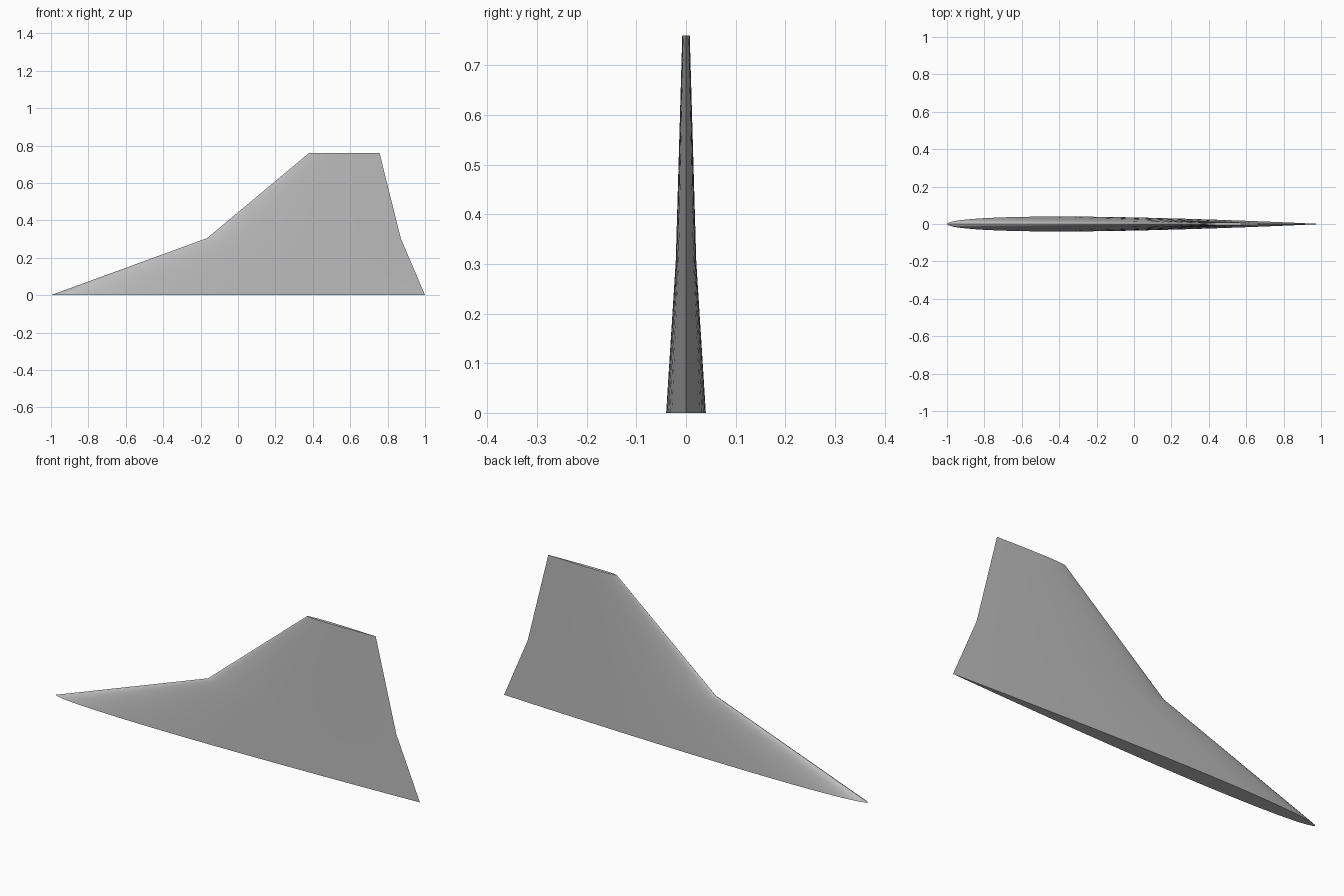
import bpy, bmesh, math

cube = bpy.data.objects.get("Cube")
if cube:
    bpy.data.objects.remove(cube, do_unlink=True)

grey = bpy.data.materials.new("light grey")
grey.use_nodes = True
colour = (0.5, 0.5, 0.5, 1)
grey.diffuse_color = colour
grey.node_tree.nodes["Principled BSDF"].inputs["Base Color"].default_value = colour

THICKNESS = 0.04  # section thickness as a share of its chord
STEPS = 24        # stations from nose to tail


def half_thickness(t):
    """Symmetric aerofoil with a closed tail, for a chord of one."""
    return 5 * THICKNESS * (0.2969 * math.sqrt(t) - 0.126 * t - 0.3516 * t**2
                            + 0.2843 * t**3 - 0.1036 * t**4)


def section(bm, nose, tail, z):
    """Ring of points: tail to nose on the front, nose to tail on the back."""
    chord = tail - nose
    ring = []
    for i in range(2 * STEPS):
        a = math.pi * i / STEPS
        t = (1 + math.cos(a)) / 2
        side = -1 if i < STEPS else 1
        y = 0 if i in (0, STEPS) else side * half_thickness(t) * chord
        ring.append(bm.verts.new((nose + t * chord, y, z)))
    return ring


# Fin lofted through root, kink and tip sections
bm = bmesh.new()
rings = [section(bm, *s) for s in ((-1, 1, 0), (-0.165, 0.87, 0.305), (0.38, 0.757, 0.76))]
for low, high in zip(rings, rings[1:]):
    for i in range(2 * STEPS):
        j = (i + 1) % (2 * STEPS)
        bm.faces.new((low[i], low[j], high[j], high[i]))

# Flat root and tip caps
for ring in (rings[0], rings[-1]):
    for i in range(STEPS):
        front, back = ring[i:i + 2], [ring[-i], ring[-i - 1]]
        corners = list(dict.fromkeys(front + back[::-1]))
        bm.faces.new(corners)
bmesh.ops.recalc_face_normals(bm, faces=bm.faces)

mesh = bpy.data.meshes.new("tail_fin")
bm.to_mesh(mesh)
bm.free()
mesh.materials.append(grey)
fin = bpy.data.objects.new("tail_fin", mesh)
bpy.context.collection.objects.link(fin)

bpy.context.view_layer.objects.active = fin
fin.select_set(True)
bpy.ops.object.shade_smooth_by_angle(angle=math.radians(40))
